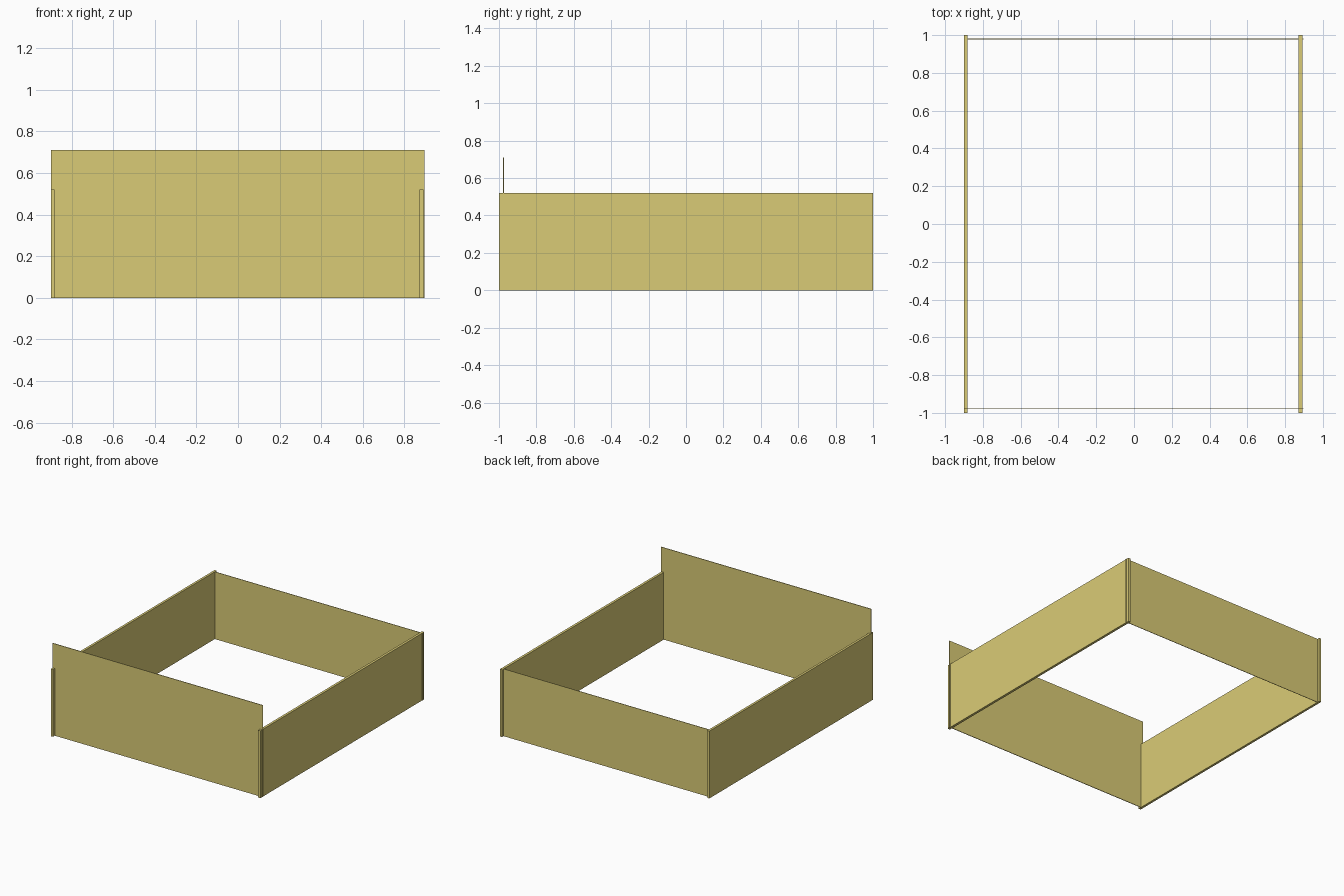
import bpy

if "Cube" in bpy.data.objects:
    bpy.data.objects.remove(bpy.data.objects["Cube"])

wood = bpy.data.materials.new("golden_wood")
wood.diffuse_color = (0.7, 0.6, 0.18, 1)
wood.use_nodes = True
wood.node_tree.nodes["Principled BSDF"].inputs["Base Color"].default_value = wood.diffuse_color


def panel(name, x0, x1, y0, y1, height):
    """Upright board standing on the floor, spanning the given x and y limits."""
    bpy.ops.mesh.primitive_cube_add(
        size=1, location=((x0 + x1) / 2, (y0 + y1) / 2, height / 2))
    board = bpy.context.object
    board.name = name
    board.scale = (x1 - x0, y1 - y0, height)
    bpy.ops.object.transform_apply(location=False, rotation=False, scale=True)
    board.data.materials.append(wood)


# Thick side boards; the right one sits slightly inside the panel ends
panel("left_side_board", -0.9, -0.882, -1, 1, 0.52)
panel("right_side_board", 0.872, 0.891, -1, 1, 0.52)

# Thin cross panels, the front one taller
panel("front_panel", -0.9, 0.897, -0.978, -0.973, 0.71)
panel("back_panel", -0.9, 0.897, 0.977, 0.981, 0.52)
